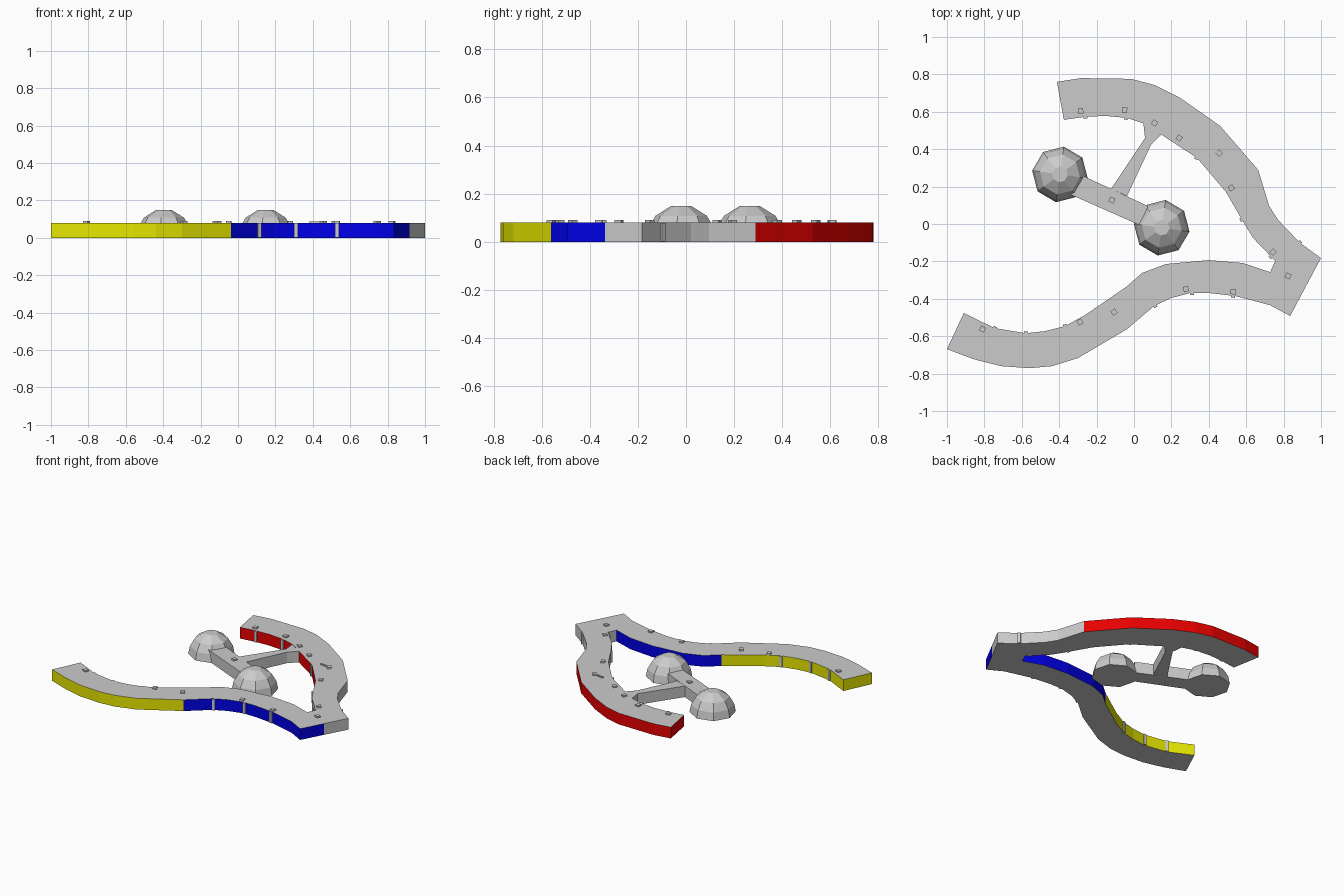
import bpy, bmesh, math
from mathutils import Vector

if "Cube" in bpy.data.objects:
    bpy.data.objects.remove(bpy.data.objects["Cube"])

H = 0.08  # thickness of the flat track


def material(name, rgb):
    m = bpy.data.materials.new(name)
    m.diffuse_color = (*rgb, 1)
    m.use_nodes = True
    m.node_tree.nodes["Principled BSDF"].inputs["Base Color"].default_value = m.diffuse_color
    return m


def finish(name, bm, mats=()):
    bmesh.ops.recalc_face_normals(bm, faces=bm.faces)
    me = bpy.data.meshes.new(name)
    bm.to_mesh(me)
    bm.free()
    for m in mats:
        me.materials.append(m)
    ob = bpy.data.objects.new(name, me)
    bpy.context.collection.objects.link(ob)
    return ob


def prism(name, outline, z0=0.0, z1=H, slots=None, mats=()):
    """Extrude an outline; slots gives the material of each side wall."""
    bm = bmesh.new()
    lo = [bm.verts.new((x, y, z0)) for x, y in outline]
    hi = [bm.verts.new((x, y, z1)) for x, y in outline]
    bm.faces.new(lo)
    bm.faces.new(hi)
    n = len(outline)
    for i in range(n):
        j = (i + 1) % n
        f = bm.faces.new((lo[i], lo[j], hi[j], hi[i]))
        f.material_index = slots[i] if slots else 0
    return finish(name, bm, mats)


def block(name, x, y, z0, z1, sx, sy, angle):
    c, s = math.cos(angle), math.sin(angle)
    pts = [(x + u * sx / 2 * c - v * sy / 2 * s, y + u * sx / 2 * s + v * sy / 2 * c)
           for u, v in ((-1, -1), (1, -1), (1, 1), (-1, 1))]
    return prism(name, pts, z0, z1)


# Track outline, clockwise, grouped by the colour of the side wall
GREY, RED, WHITE, BLUE, YELLOW = range(5)
mats = [material("grey", (0.6, 0.6, 0.6)), material("red", (0.8, 0, 0)),
        material("white", (0.8, 0.8, 0.8)), material("blue", (0, 0, 0.8)),
        material("yellow", (0.8, 0.8, 0))]
walls = [
    (RED, [(-.412, .76), (-.284, .78), (-.016, .776), (.107, .744), (.246, .675), (.46, .525)]),
    (WHITE, [(.664, .289), (.723, .096), (.771, .021), (.889, -.102), (1, -.182)]),
    (BLUE, [(.917, -.337), (.835, -.492), (.728, -.434), (.541, -.385), (.401, -.369),
            (.3, -.369), (.198, -.396), (.107, -.439)]),
    (YELLOW, [(-.037, -.562), (-.3, -.717), (-.439, -.76), (-.557, -.771), (-.712, -.76),
              (-.857, -.723), (-1, -.669), (-.91, -.476), (-.744, -.557), (-.578, -.584),
              (-.476, -.573), (-.369, -.546), (-.262, -.487)]),
    (BLUE, [(-.043, -.337), (.043, -.262), (.171, -.214), (.401, -.193), (.584, -.209)]),
    (WHITE, [(.728, -.257), (.755, -.198), (.637, -.075), (.578, .021)]),
    (RED, [(.492, .171), (.337, .353), (.059, .535), (-.037, .567), (-.155, .578),
           (-.262, .573), (-.375, .557)]),
]
outline = [p for _, pts in walls for p in pts]
slots = [c for c, pts in walls for _ in pts]
prism("curved_track", outline, slots=slots, mats=mats)

# Arm from the track to the bar, and the bar joining the domes
prism("support_arm", [(.05, .54), (.059, .46), (-.123, .187), (-.037, .15),
                      (.091, .423), (.155, .487)], z1=H - 0.001)
prism("dome_bar", [(-.30, .27), (.075, .096), (.03, -.006), (-.35, .162)])

# Eight-sided domes
profile = [(.15, 0), (.139, .055), (.108, .108), (.042, .149)]
for k, (cx, cy) in enumerate(((-.396, .265), (.148, -.02))):
    bm = bmesh.new()
    rings = []
    for r, z in profile:
        rings.append([bm.verts.new((cx + r * math.cos(a), cy + r * math.sin(a), z))
                      for a in (math.radians(-8 + 45 * i) for i in range(8))])
    bm.faces.new(rings[0])
    bm.faces.new(rings[-1])
    for a, b in zip(rings, rings[1:]):
        for i in range(8):
            j = (i + 1) % 8
            bm.faces.new((a[i], a[j], b[j], b[i]))
    finish(f"dome_{k + 1}", bm)


def nearest_wall(x, y):
    """Closest point on the track outline and the angle of that wall."""
    p, best = Vector((x, y)), None
    for i, a in enumerate(outline):
        a, b = Vector(a), Vector(outline[(i + 1) % len(outline)])
        d = b - a
        q = a + d * min(1, max(0, (p - a).dot(d) / d.length_squared))
        if best is None or (q - p).length < best[0]:
            best = ((q - p).length, q, math.atan2(d.y, d.x))
    return best[1], best[2]


# Small square studs on the top face
studs = [(-.285, .604), (-.05, .61), (.11, .54), (.242, .46), (.455, .38), (.52, .193),
         (.744, -.15), (.824, -.278), (.53, -.362), (.278, -.348), (-.107, -.471),
         (-.289, -.524), (-.81, -.562)]
for k, (x, y) in enumerate(studs):
    block(f"top_stud_{k + 1}", x, y, H - .01, H + .01, .028, .028, nearest_wall(x, y)[1])
block("bar_stud", -.118, .128, H - .01, H + .01, .028, .028, -.43)
block("top_strip", .415, .388, H - .01, H + .008, .07, .012, -.15)

# Upright ribs on the side walls
ribs = [(-.26, .573), (-.043, .565), (.334, .353), (.578, .025), (.722, -.185), (.885, -.1),
        (.31, -.37), (.53, -.385), (.113, -.437), (-.744, -.557), (-.578, -.584),
        (-.369, -.546)]
for k, (x, y) in enumerate(ribs):
    q, ang = nearest_wall(x, y)
    block(f"side_rib_{k + 1}", q.x, q.y, .002, H - .001, .02, .02, ang)
